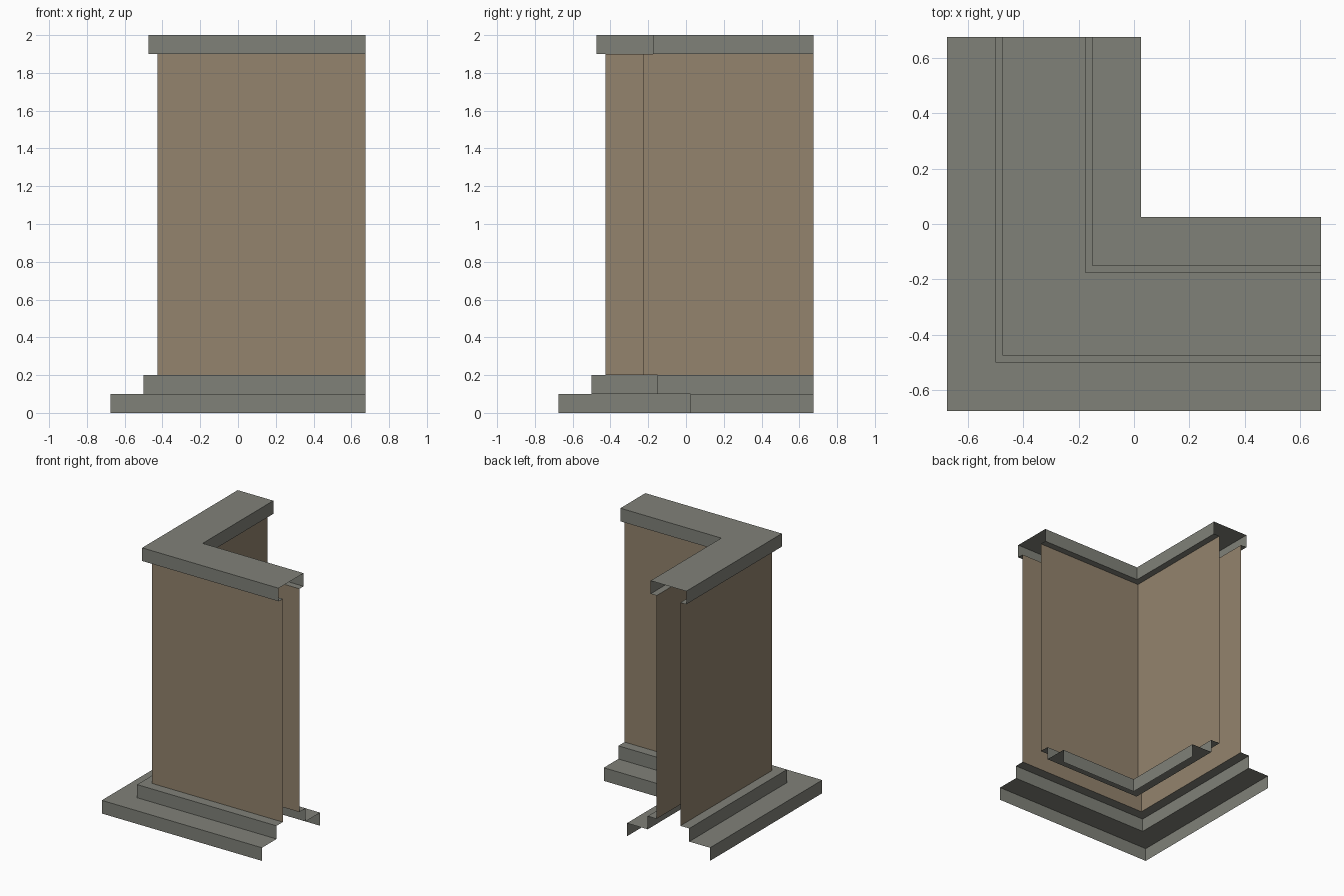
import bpy
import bmesh

if "Cube" in bpy.data.objects:
    bpy.data.objects.remove(bpy.data.objects["Cube"])

END = 0.675  # where both wall arms stop


def material(name, rgb):
    m = bpy.data.materials.new(name)
    m.diffuse_color = (*rgb, 1.0)
    m.use_nodes = True
    m.node_tree.nodes["Principled BSDF"].inputs["Base Color"].default_value = m.diffuse_color
    return m


stone = material("grey stone", (0.216, 0.220, 0.190))
plaster = material("tan plaster", (0.292, 0.227, 0.153))


def sweep(name, profile, mat):
    """Sweep an open (offset, z) profile round the mitred L corner."""
    bm = bmesh.new()
    rows = [[bm.verts.new(p) for p in ((d, END, z), (d, d, z), (END, d, z))]
            for d, z in profile]
    for a, b in zip(rows, rows[1:]):
        for i in range(2):
            bm.faces.new((a[i], a[i + 1], b[i + 1], b[i]))
    mesh = bpy.data.meshes.new(name)
    bm.to_mesh(mesh)
    bm.free()
    mesh.materials.append(mat)
    obj = bpy.data.objects.new(name, mesh)
    bpy.context.collection.objects.link(obj)


# Stepped plinths, open underneath and at the ends
sweep("outer_plinth", [(-0.675, 0), (-0.675, 0.1), (-0.5, 0.1),
                       (-0.5, 0.2), (-0.425, 0.2)], stone)
sweep("inner_plinth", [(-0.225, 0.2), (-0.15, 0.2), (-0.15, 0.1),
                       (0.025, 0.1), (0.025, 0)], stone)

# Wall skins
sweep("outer_wall", [(-0.425, 0.2), (-0.425, 1.9)], plaster)
sweep("inner_wall", [(-0.225, 1.9), (-0.225, 0.2)], plaster)

# Overhanging coping
sweep("coping", [(-0.425, 1.9), (-0.475, 1.9), (-0.475, 2), (-0.175, 2),
                 (-0.175, 1.9), (-0.225, 1.9)], stone)
